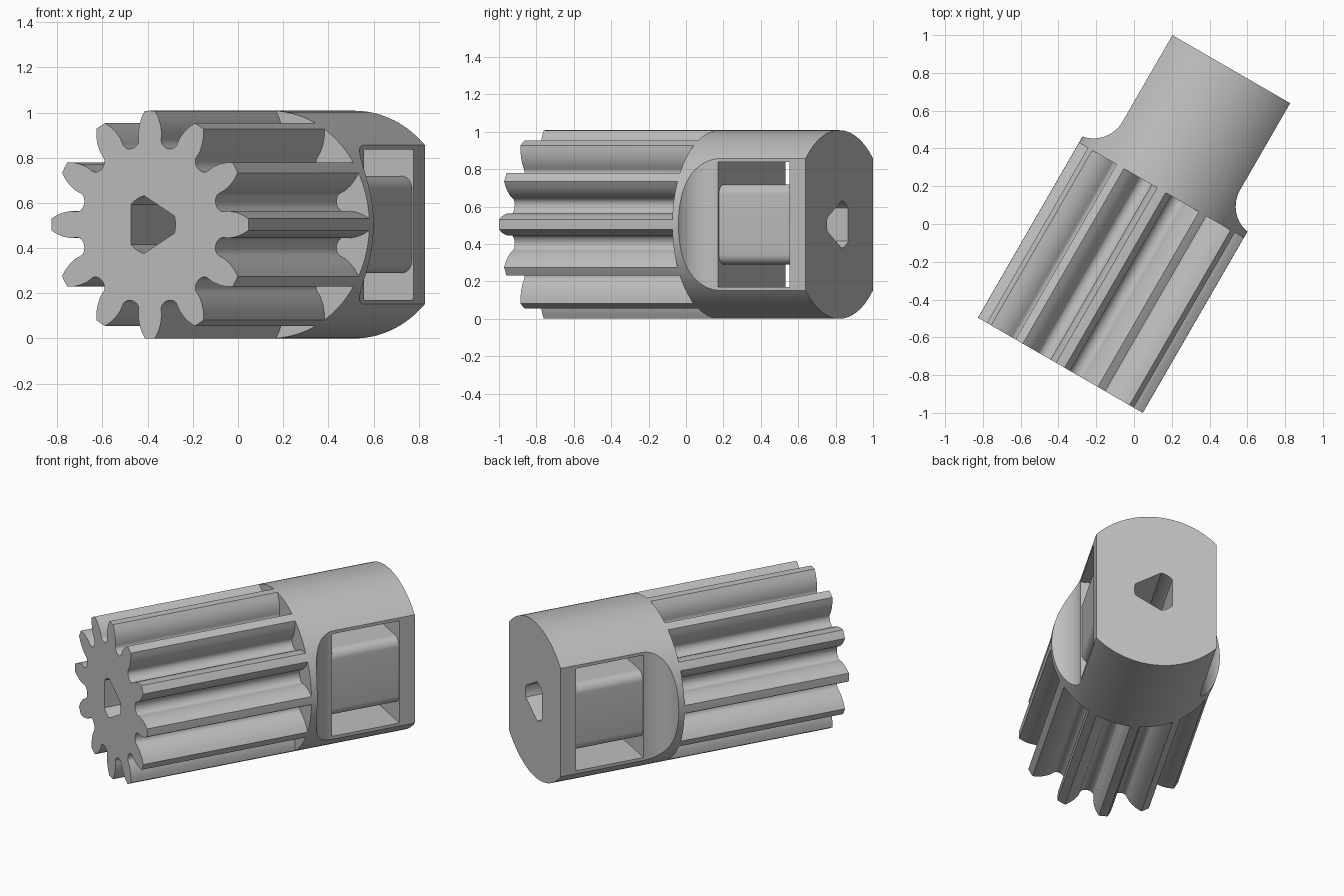
import bpy, bmesh
from math import sin, cos, pi, radians
from mathutils import Vector

if "Cube" in bpy.data.objects:
    bpy.data.objects.remove(bpy.data.objects["Cube"], do_unlink=True)

RADIUS, LENGTH, GEAR_END = 0.504, 1.81, 1.07
FLAT, TEETH = 0.36, 12
SLOT_START, SLOT_END = 1.27, 1.71

grey = bpy.data.materials.new("light_grey")
grey.use_nodes = True
grey.diffuse_color = (0.52, 0.52, 0.52, 1)
grey.node_tree.nodes["Principled BSDF"].inputs["Base Color"].default_value = (0.52, 0.52, 0.52, 1)


def prism(name, outlines, axis, start, end):
    """Extrude closed outlines along local y (outline in x,z) or z (outline in x,y)."""
    bm = bmesh.new()
    for outline in outlines:
        def ring(h):
            return [bm.verts.new((p, h, q) if axis == "y" else (p, q, h)) for p, q in outline]
        a, b = ring(start), ring(end)
        bm.faces.new(a)
        bm.faces.new(b)
        for i in range(len(a)):
            j = (i + 1) % len(a)
            bm.faces.new((a[i], a[j], b[j], b[i]))
    bmesh.ops.recalc_face_normals(bm, faces=bm.faces)
    mesh = bpy.data.meshes.new(name)
    bm.to_mesh(mesh)
    bm.free()
    mesh.materials.append(grey)
    obj = bpy.data.objects.new(name, mesh)
    bpy.context.collection.objects.link(obj)
    return obj


def arc(cx, cy, rx, ry, a0, a1, n):
    """Points on an elliptic arc, angles in degrees."""
    angles = [radians(a0 + (a1 - a0) * i / n) for i in range(n + 1)]
    return [(cx + rx * cos(a), cy + ry * sin(a)) for a in angles]


def cut(body, cutter):
    cutter.hide_render = True
    mod = body.modifiers.new("cut", "BOOLEAN")
    mod.operation, mod.solver, mod.object = "DIFFERENCE", "EXACT", cutter
    bpy.context.view_layer.objects.active = body
    bpy.ops.object.modifier_apply(modifier=mod.name)
    bpy.data.objects.remove(cutter, do_unlink=True)


# Round blank along local y
body = prism("pinion_shaft", [arc(0, 0, RADIUS, RADIUS, 0, 360, 120)[:-1]], "y", 0, LENGTH)

# Tooth gaps: flanks as (radius, tooth half width), with a rounded root
flank = [(0.56, 0.01), (RADIUS, 0.026), (0.475, 0.043), (0.445, 0.054), (0.41, 0.06), (0.385, 0.058)]
half_pitch = pi / TEETH
right = [(r * sin(half_pitch - w / r), r * cos(half_pitch - w / r)) for r, w in flank]
root_x, root_z = right[-1]
root = arc(0, root_z, root_x, 0.034, 0, -180, 10)[1:-1]
gap = right + root + [(-x, z) for x, z in reversed(right)]
gaps = []
for k in range(TEETH):
    a = (2 * k + 1) * half_pitch
    gaps.append([(x * cos(a) - z * sin(a), x * sin(a) + z * cos(a)) for x, z in gap])
cut(body, prism("gap_cutter", gaps, "y", -0.1, GEAR_END))

# Side flats that sweep out into the collar
blend = 0.175
for side in (1, -1):
    sweep = arc(SLOT_START + 0.01, FLAT + blend, blend, blend, 270, 180, 14)
    outline = [(LENGTH + 0.1, FLAT)] + sweep + [(sweep[-1][0], 0.7), (LENGTH + 0.1, 0.7)]
    cut(body, prism("flat_cutter", [[(side * u, t) for t, u in outline]], "z", -0.7, 0.7))

# Through slots above and below a round-edged core
core_x, core_z, edge = FLAT - 0.008, 0.215, 0.055
for side in (1, -1):
    corner = arc(core_x - edge, core_z - edge, edge, edge, 0, 90, 8)
    half = [(0.6, 0.333), (0.6, -0.01), (core_x, -0.01)] + corner
    outline = half + [(-x, z) for x, z in reversed(half)]
    cut(body, prism("slot_cutter", [[(x, side * z) for x, z in outline]], "y", SLOT_START, SLOT_END))

# Three-sided bore with rounded corners, running right through
bore = []
for k in range(3):
    bore += arc(0, 0, 0.131, 0.131, 120 * k - 17, 120 * k + 17, 6)
cut(body, prism("bore_cutter", [bore], "y", -0.1, LENGTH + 0.1))

# Shade and place
bpy.ops.object.select_all(action="DESELECT")
body.select_set(True)
bpy.context.view_layer.objects.active = body
bpy.ops.object.shade_smooth_by_angle(angle=radians(28))
body.rotation_euler.z = radians(-30)
body.location = Vector((-0.39, -0.748, RADIUS))
